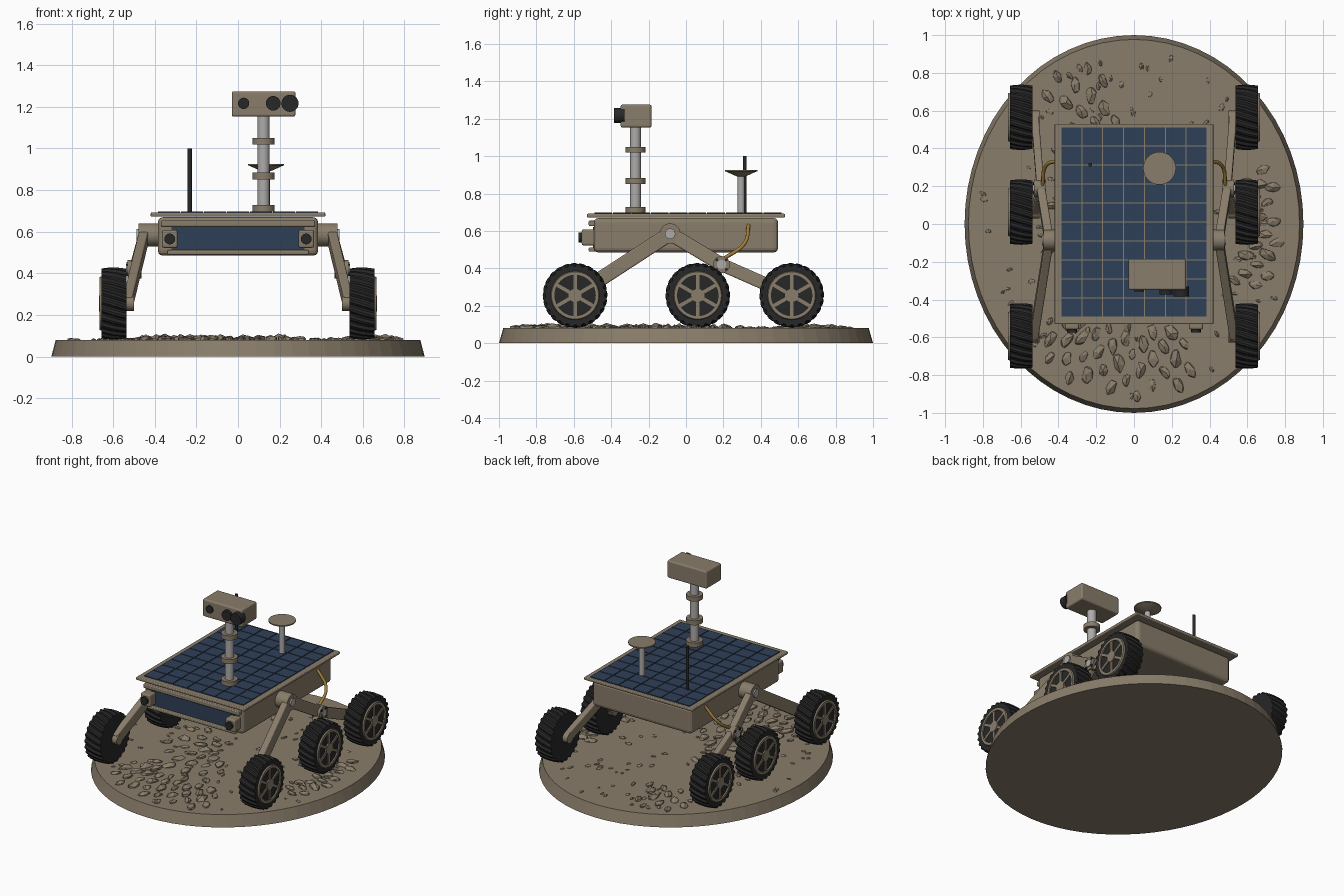
import bpy, bmesh, math, random
from mathutils import Vector, Matrix

if "Cube" in bpy.data.objects:
    bpy.data.objects.remove(bpy.data.objects["Cube"])
random.seed(4)


def material(name, rgb):
    m = bpy.data.materials.new(name)
    m.use_nodes = True
    m.diffuse_color = (*rgb, 1)
    m.node_tree.nodes["Principled BSDF"].inputs["Base Color"].default_value = (*rgb, 1)
    return m


TAN = material("dusty tan", (0.25, 0.205, 0.145))
BLUE = material("solar blue", (0.028, 0.05, 0.095))
BLACK = material("rubber black", (0.02, 0.02, 0.02))
SILVER = material("silver", (0.42, 0.41, 0.4))
GOLD = material("gold cable", (0.36, 0.21, 0.04))


def finish(name, bm, mat, bevel=0, smooth=False):
    mesh = bpy.data.meshes.new(name)
    bmesh.ops.recalc_face_normals(bm, faces=bm.faces)
    bm.to_mesh(mesh)
    bm.free()
    mesh.materials.append(mat)
    ob = bpy.data.objects.new(name, mesh)
    bpy.context.collection.objects.link(ob)
    if bevel:
        mod = ob.modifiers.new("Bevel", "BEVEL")
        mod.width, mod.segments = bevel, 3
    if smooth:
        bpy.ops.object.select_all(action="DESELECT")
        ob.select_set(True)
        bpy.context.view_layer.objects.active = ob
        bpy.ops.object.shade_smooth_by_angle(angle=math.radians(35))
    return ob


def add_box(bm, centre, size):
    bmesh.ops.create_cube(bm, size=1, matrix=Matrix.Translation(centre) @ Matrix.Diagonal((*size, 1)))


def box(name, centre, size, mat, bevel=0):
    bm = bmesh.new()
    add_box(bm, centre, size)
    return finish(name, bm, mat, bevel)


def rod(name, a, b, r, mat, r2=None, sides=32):
    """Cylinder or cone from point a to point b."""
    a, b = Vector(a), Vector(b)
    turn = (b - a).to_track_quat("Z", "Y").to_matrix().to_4x4()
    bm = bmesh.new()
    bmesh.ops.create_cone(bm, cap_ends=True, segments=sides, radius1=r, radius2=r if r2 is None else r2,
                          depth=(b - a).length, matrix=Matrix.Translation((a + b) / 2) @ turn)
    return finish(name, bm, mat, smooth=True)


def strut(name, a, b, width, depth):
    """Rectangular beam from a to b, with its width along x."""
    a, b = Vector(a), Vector(b)
    z = (b - a).normalized()
    y = z.cross(Vector((1, 0, 0))).normalized()
    x = y.cross(z)
    turn = Matrix((x, y, z)).transposed().to_4x4()
    bm = bmesh.new()
    bmesh.ops.create_cube(bm, size=1, matrix=Matrix.Translation((a + b) / 2) @ turn
                          @ Matrix.Diagonal((width, depth, (b - a).length, 1)))
    return finish(name, bm, TAN, 0.008)


# Oval ground plinth
bm = bmesh.new()
bmesh.ops.create_cone(bm, cap_ends=True, segments=64, radius1=1, radius2=0.977, depth=0.08,
                      matrix=Matrix.Diagonal((0.897, 1, 1, 1)) @ Matrix.Translation((0, 0, 0.04)))
finish("ground_base", bm, TAN)

# Rocks: lengthwise along the radius, in dense bands plus scattered pebbles
bm = bmesh.new()


def rock(radius, angle, size):
    pos = Vector((0.9 * radius * math.cos(angle), radius * math.sin(angle), 0.08))
    turn = Matrix.Rotation(angle + random.uniform(-0.35, 0.35), 4, "Z")
    made = bmesh.ops.create_icosphere(bm, subdivisions=1, radius=size, matrix=Matrix.Translation(pos)
                                      @ turn @ Matrix.Diagonal((1.0, 0.58, 0.45, 1)))
    for v in made["verts"]:
        v.co += Vector([random.uniform(-0.12, 0.12) * size for _ in range(3)])


for start, end, inner, outer, count in ((228, 296, 0.56, 0.92, 34), (-28, 22, 0.66, 0.86, 20),
                                        (100, 128, 0.55, 0.92, 12), (150, 290, 0.15, 0.55, 26)):
    for i in range(count):
        t = (i + 0.5) / count
        spread = (i * 0.618) % 1
        rock(inner + (outer - inner) * spread, math.radians(start + (end - start) * t),
             random.uniform(0.035, 0.056))
for i in range(110):
    rock(0.92 * math.sqrt(random.random()), random.uniform(0, math.tau), random.uniform(0.014, 0.028))
finish("ground_rocks", bm, TAN)

# Body and solar deck
box("body", (0, 0, 0.577), (0.77, 0.985, 0.185), TAN, 0.025)
box("solar_deck", (0, 0, 0.682), (0.84, 1.06, 0.02), TAN, 0.006)
bm = bmesh.new()
for col in range(7):
    for row in range(10):
        add_box(bm, ((col - 3) * 0.1105, (row - 4.5) * 0.1005 + 0.01, 0.693), (0.105, 0.095, 0.009))
finish("solar_cells", bm, BLUE)

# Front panel with its lips and corner cameras
box("front_panel", (0, -0.494, 0.567), (0.64, 0.009, 0.11), BLUE)
box("front_upper_lip", (0, -0.5, 0.64), (0.74, 0.04, 0.03), TAN, 0.006)
box("front_lower_lip", (0, -0.5, 0.5), (0.68, 0.04, 0.022), TAN, 0.006)
for side, s in (("left", 1), ("right", -1)):
    x = s * 0.328
    box(side + "_corner_camera", (x, -0.52, 0.565), (0.075, 0.075, 0.085), TAN, 0.01)
    rod(side + "_corner_lens", (x, -0.55, 0.565), (x, -0.574, 0.565), 0.026, BLACK)

# Mast with collars
mx, my = 0.123, -0.27
rod("mast", (mx, my, 0.69), (mx, my, 1.16), 0.029, SILVER)
for z in (0.712, 0.868, 1.034):
    rod("mast_collar", (mx, my, z - 0.016), (mx, my, z + 0.016), 0.053, TAN)

# Camera head
box("camera_head", (mx, my + 0.003, 1.214), (0.306, 0.165, 0.122), TAN, 0.01)
for x, r, front in ((0.027, 0.027, -0.358), (0.169, 0.035, -0.372), (0.25, 0.041, -0.384)):
    rod("head_lens", (x, -0.33, 1.217), (x, front, 1.217), r, BLACK)

# Dish and whip antennas
rod("dish_stalk", (0.135, 0.295, 0.69), (0.135, 0.295, 0.9), 0.019, SILVER)
rod("dish", (0.135, 0.295, 0.892), (0.135, 0.295, 0.92), 0.025, TAN, 0.087)
rod("dish_rim", (0.135, 0.295, 0.918), (0.135, 0.295, 0.926), 0.087, TAN)
rod("whip_antenna", (-0.232, 0.314, 0.69), (-0.232, 0.314, 1.0), 0.01, BLACK, sides=12)

WHEEL_Z, WHEEL_X, HALF = 0.255, 0.597, 0.06


def tyre(name, cx, cy):
    """Tyre whose raised treads slant across the width."""
    bm = bmesh.new()
    treads, rings = 24, []
    for k in range(5):
        t = k / 4 - 0.5
        crown = 0.005 * (1 - 4 * t * t)
        ring = []
        for i in range(treads * 4):
            a = math.tau * i / (treads * 4) + 0.22 * t
            r = (0.168 if i % 4 < 2 else 0.157) + crown
            ring.append(bm.verts.new((cx + 2 * HALF * t, cy + r * math.cos(a), WHEEL_Z + r * math.sin(a))))
        rings.append(ring)
    n = treads * 4
    for p, q in zip(rings, rings[1:]):
        for i in range(n):
            bm.faces.new((p[i], p[(i + 1) % n], q[(i + 1) % n], q[i]))
    bm.faces.new(rings[0])
    bm.faces.new(rings[-1])
    finish(name, bm, BLACK)


def rim(name, cx, cy, s):
    """Raised ring, six spokes and a hub on the outer face."""
    bm = bmesh.new()
    face, n = cx + s * HALF, 48
    section = ((0.108, 0), (0.108, s * 0.009), (0.126, s * 0.009), (0.13, 0))
    loops = [[bm.verts.new((face + dx, cy + r * math.cos(math.tau * i / n), WHEEL_Z + r * math.sin(math.tau * i / n)))
              for r, dx in section] for i in range(n)]
    for i in range(n):
        p, q = loops[i], loops[(i + 1) % n]
        for j in range(4):
            bm.faces.new((p[j], p[(j + 1) % 4], q[(j + 1) % 4], q[j]))
    for i in range(6):
        spin = Matrix.Translation((face + s * 0.003, cy, WHEEL_Z)) @ Matrix.Rotation(math.tau * i / 6, 4, "X")
        bmesh.ops.create_cube(bm, size=1, matrix=spin @ Matrix.Translation((0, 0, 0.065))
                              @ Matrix.Diagonal((0.008, 0.019, 0.1, 1)))
    finish(name, bm, TAN)
    rod(name + "_hub", (face - s * 0.01, cy, WHEEL_Z), (face + s * 0.01, cy, WHEEL_Z), 0.038, TAN)


# Wheels, suspension and cable on each side
for side, s in (("left", 1), ("right", -1)):
    for place, y in (("front", -0.593), ("middle", 0.063), ("rear", 0.565)):
        tyre(f"{side}_{place}_tyre", s * WHEEL_X, y)
        rim(f"{side}_{place}_rim", s * WHEEL_X, y, s)
        rod(f"{side}_{place}_axle", (s * 0.5, y, WHEEL_Z), (s * 0.56, y, WHEEL_Z), 0.035, TAN)
    shoulder = (s * 0.45, -0.085, 0.585)
    bogie = (s * 0.495, 0.19, 0.42)
    strut(side + "_rocker_front", shoulder, (s * 0.53, -0.593, WHEEL_Z), 0.045, 0.08)
    strut(side + "_rocker_rear", shoulder, bogie, 0.045, 0.075)
    strut(side + "_bogie_rear", bogie, (s * 0.525, 0.565, WHEEL_Z), 0.04, 0.07)
    strut(side + "_bogie_front", bogie, (s * 0.525, 0.063, WHEEL_Z), 0.04, 0.06)
    rod(side + "_shoulder_joint", (s * 0.37, -0.085, 0.585), (s * 0.478, -0.085, 0.585), 0.055, TAN)
    rod(side + "_shoulder_cap", (s * 0.47, -0.085, 0.585), (s * 0.487, -0.085, 0.585), 0.028, SILVER)
    rod(side + "_bogie_joint", (s * 0.465, 0.19, 0.42), (s * 0.53, 0.19, 0.42), 0.045, TAN)
    rod(side + "_bogie_cap", (s * 0.525, 0.19, 0.42), (s * 0.538, 0.19, 0.42), 0.025, SILVER)
    for k in range(4):
        a = math.tau * (k + 0.5) / 4
        y, z = 0.19 + 0.036 * math.cos(a), 0.42 + 0.036 * math.sin(a)
        rod(side + "_joint_bolt", (s * 0.525, y, z), (s * 0.536, y, z), 0.008, BLACK, sides=8)
    curve = bpy.data.curves.new(side + "_cable", "CURVE")
    curve.dimensions, curve.bevel_depth, curve.bevel_resolution = "3D", 0.01, 2
    path = curve.splines.new("BEZIER")
    points = ((0.38, 0.335, 0.63), (0.465, 0.31, 0.53), (0.485, 0.2, 0.45))
    path.bezier_points.add(len(points) - 1)
    for bp, (x, y, z) in zip(path.bezier_points, points):
        bp.co = (s * x, y, z)
        bp.handle_left_type = bp.handle_right_type = "AUTO"
    curve.materials.append(GOLD)
    bpy.context.collection.objects.link(bpy.data.objects.new(side + "_cable", curve))
